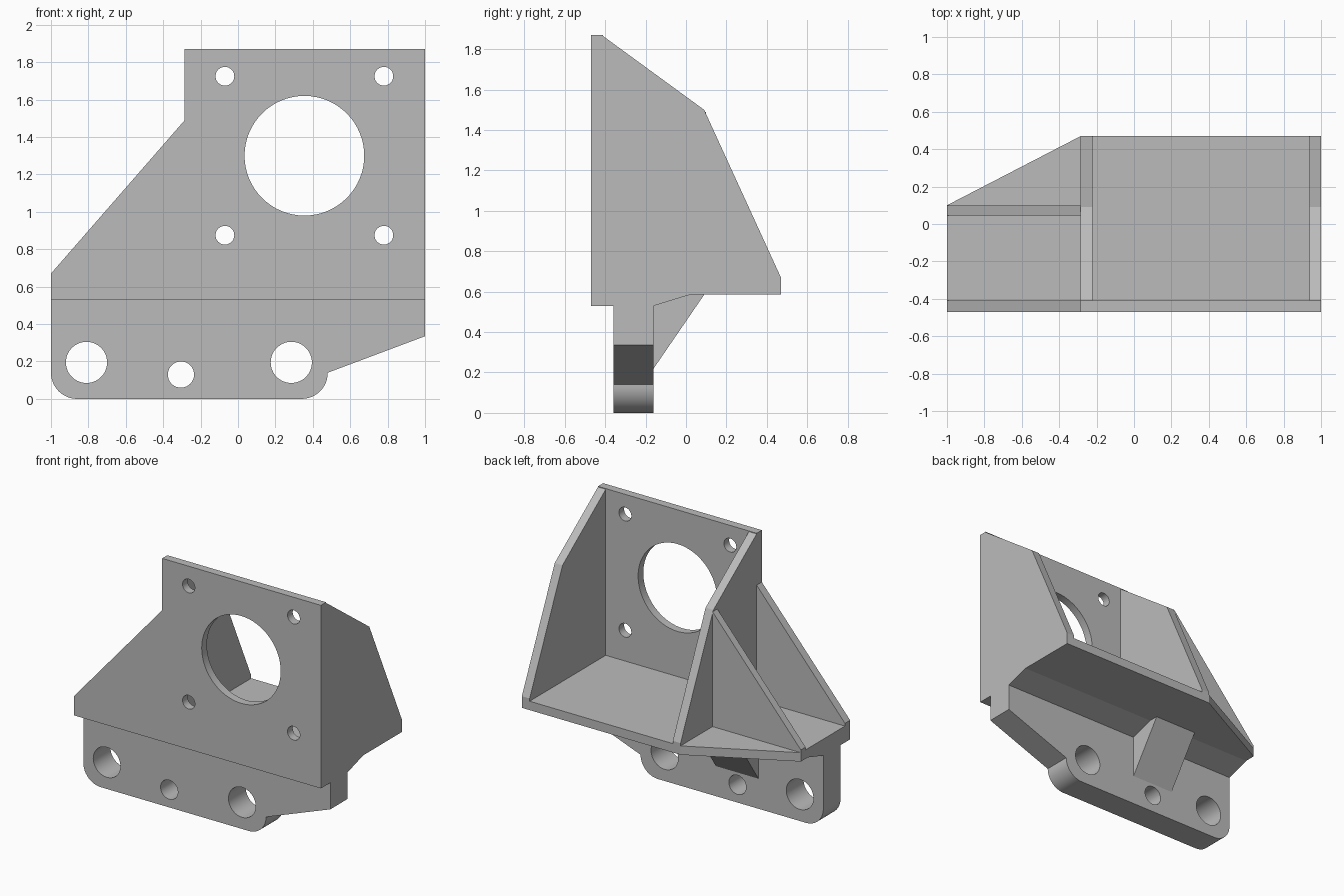
import bpy, bmesh
from math import pi, sin, cos, radians
from mathutils import Matrix, Vector

cube = bpy.data.objects.get("Cube")
if cube:
    bpy.data.objects.remove(cube, do_unlink=True)

grey = bpy.data.materials.new("plain grey")
grey.use_nodes = True
color = (0.5, 0.5, 0.5, 1)
grey.diffuse_color = color
grey.node_tree.nodes["Principled BSDF"].inputs["Base Color"].default_value = color

# Main levels and depths shared by the parts
FRONT, PLATE_BACK, BACK = -0.47, -0.41, 0.47
FLANGE_FRONT, FLANGE_BACK = -0.36, -0.16
LIP, SHELF_LOW, SHELF_TOP, EDGE_TOP = 0.53, 0.585, 0.65, 0.67
WALL_X, WALL_T = -0.285, 0.063


def finish(name, bm):
    bmesh.ops.recalc_face_normals(bm, faces=bm.faces)
    mesh = bpy.data.meshes.new(name)
    bm.to_mesh(mesh)
    bm.free()
    mesh.materials.append(grey)
    obj = bpy.data.objects.new(name, mesh)
    bpy.context.collection.objects.link(obj)
    return obj


def prism(profile, axis, start, end):
    """Extrude an (x, z) profile along y, or a (y, z) profile along x."""
    bm = bmesh.new()
    place = (lambda a, b: (start, a, b)) if axis == "x" else (lambda a, b: (a, start, b))
    face = bm.faces.new([bm.verts.new(place(a, b)) for a, b in profile])
    ext = bmesh.ops.extrude_face_region(bm, geom=[face])
    shift = Vector((end - start, 0, 0) if axis == "x" else (0, end - start, 0))
    moved = [v for v in ext["geom"] if isinstance(v, bmesh.types.BMVert)]
    bmesh.ops.translate(bm, verts=moved, vec=shift)
    return bm


def arc(cx, cz, r, a0, a1, steps=12):
    angles = [radians(a0 + (a1 - a0) * i / steps) for i in range(steps + 1)]
    return [(cx + r * cos(a), cz + r * sin(a)) for a in angles]


def drill(obj, holes):
    """Cut round holes (x, z, radius) through a plate from front to back."""
    bm = bmesh.new()
    for x, z, r in holes:
        matrix = Matrix.Translation((x, -0.3, z)) @ Matrix.Rotation(pi / 2, 4, "X")
        bmesh.ops.create_cone(bm, cap_ends=True, segments=64, radius1=r, radius2=r,
                              depth=1, matrix=matrix)
    cutter = finish("hole_cutter", bm)
    cutter.hide_render = True
    mod = obj.modifiers.new("holes", "BOOLEAN")
    mod.operation, mod.solver, mod.object = "DIFFERENCE", "EXACT", cutter
    bpy.context.view_layer.update()
    evaluated = obj.evaluated_get(bpy.context.evaluated_depsgraph_get())
    mesh = bpy.data.meshes.new_from_object(evaluated)
    obj.modifiers.clear()
    obj.data = mesh
    bpy.data.objects.remove(cutter, do_unlink=True)


# Motor face plate with large bore and four screw holes
face_plate = finish("face_plate", prism(
    [(-1, LIP), (1, LIP), (1, 1.87), (WALL_X, 1.87), (WALL_X, 1.49), (-1, EDGE_TOP)],
    "y", FRONT, PLATE_BACK))
screws = [(x, z, 0.05) for x in (-0.07, 0.78) for z in (0.875, 1.725)]
drill(face_plate, [(0.355, 1.3, 0.32)] + screws)

# Lower mounting flange with rounded corners and three bolt holes
flange = finish("mounting_flange", prism(
    [(-1, LIP)] + arc(-0.86, 0.14, 0.14, 180, 270) + arc(0.34, 0.14, 0.14, 270, 360)
    + [(1, 0.335), (1, LIP)], "y", FLANGE_FRONT, FLANGE_BACK))
drill(flange, [(-0.81, 0.195, 0.11), (0.285, 0.195, 0.11), (-0.305, 0.13, 0.07)])

# Shelf with sloped underside, its back left corner cut diagonally
shelf = prism([(PLATE_BACK, LIP), (FLANGE_BACK, LIP), (0.02, SHELF_LOW),
               (BACK, SHELF_LOW), (BACK, SHELF_TOP), (PLATE_BACK, SHELF_TOP)], "x", -1, 1)
cut = bmesh.ops.bisect_plane(
    shelf, geom=shelf.verts[:] + shelf.edges[:] + shelf.faces[:],
    plane_co=(-1, 0.1, 0), plane_no=(0.1 - BACK, WALL_X + 1, 0), clear_outer=True)
bmesh.ops.holes_fill(shelf, edges=[e for e in shelf.edges if e.is_boundary])
finish("shelf", shelf)

# Two side walls
wall_profile = [(PLATE_BACK, SHELF_TOP), (BACK, SHELF_TOP), (BACK, EDGE_TOP),
                (0.09, 1.5), (PLATE_BACK, 1.865)]
for name, x in (("left_wall", 1 - WALL_T), ("right_wall", WALL_X)):
    finish(name, prism(wall_profile, "x", x, x + WALL_T))

# Triangular rib on the outside of the right wall
finish("side_rib", prism([(-1, SHELF_TOP), (WALL_X, SHELF_TOP), (WALL_X, 1.49),
                          (-1, EDGE_TOP)], "y", 0.045, 0.1))

# Wedge under the shelf behind the flange
finish("under_gusset", prism([(FLANGE_BACK, 0.22), (0.09, SHELF_LOW), (0.02, SHELF_LOW),
                              (FLANGE_BACK, LIP)], "x", -0.475, -0.13))

# Smooth bores and rounded corners, keep the plate edges sharp
bpy.ops.object.select_all(action="DESELECT")
for obj in (face_plate, flange):
    obj.select_set(True)
bpy.context.view_layer.objects.active = face_plate
bpy.ops.object.shade_smooth_by_angle(angle=radians(20))
